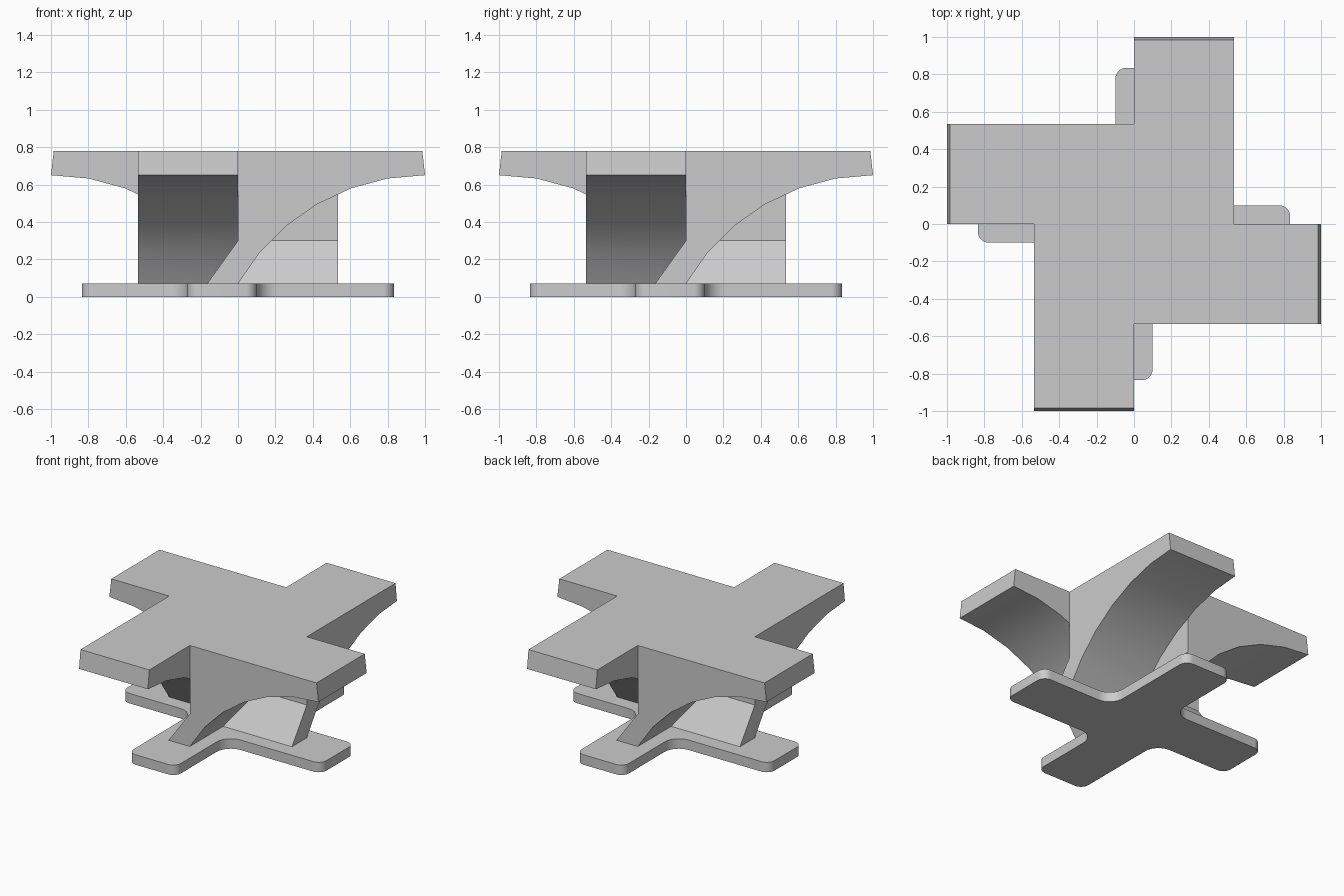
import bpy
import bmesh
from math import sin, cos, asin, radians, pi
from mathutils import Matrix, Vector

cube = bpy.data.objects.get("Cube")
if cube:
    bpy.data.objects.remove(cube, do_unlink=True)

GREY = (0.6, 0.6, 0.6, 1.0)
mat = bpy.data.materials.new("light grey")
mat.use_nodes = True
mat.diffuse_color = GREY
mat.node_tree.nodes["Principled BSDF"].inputs["Base Color"].default_value = GREY

BASE_TOP = 0.07
TOP = 0.78
ARM_WIDTH = 0.535


def prism(name, points, offset, turn=0.0):
    """Extrude a closed outline by an offset, then turn it about the z axis."""
    bm = bmesh.new()
    face = bm.faces.new([bm.verts.new(p) for p in points])
    new = bmesh.ops.extrude_face_region(bm, geom=[face])["geom"]
    moved = [v for v in new if isinstance(v, bmesh.types.BMVert)]
    bmesh.ops.translate(bm, verts=moved, vec=offset)
    # the source face may be kept or dropped by the extrusion: close the shell
    if any(e.is_boundary for e in bm.edges):
        bmesh.ops.holes_fill(bm, edges=[e for e in bm.edges if e.is_boundary], sides=0)
    bmesh.ops.recalc_face_normals(bm, faces=bm.faces)
    bmesh.ops.transform(bm, matrix=Matrix.Rotation(turn, 4, "Z"), verts=bm.verts)
    mesh = bpy.data.meshes.new(name)
    bm.to_mesh(mesh)
    bm.free()
    mesh.materials.append(mat)
    obj = bpy.data.objects.new(name, mesh)
    bpy.context.collection.objects.link(obj)
    return obj


def activate(obj):
    bpy.ops.object.select_all(action="DESELECT")
    obj.select_set(True)
    bpy.context.view_layer.objects.active = obj


def rounded(corners, steps=8):
    """Round each (point, radius) right-angled corner of an outline."""
    out = []
    for i, (p, r) in enumerate(corners):
        a = (corners[i - 1][0] - p).normalized() * r
        b = (corners[(i + 1) % len(corners)][0] - p).normalized() * r
        for k in range(steps + 1):
            t = k / steps * pi / 2
            out.append(p + a * (1 - sin(t)) + b * (1 - cos(t)))
    return out


# Arm profile: flat top, tapered end, arched underside and a sloping foot
drop = 0.58
radius = (1 + drop * drop) / (2 * drop)
sweep = asin(1 / radius)
arch = [(1 - radius * sin(sweep * k / 6),
         0.65 - radius * (1 - cos(sweep * k / 6))) for k in range(7)]
profile = [(0, TOP), (0.985, TOP)] + arch + [(-0.165, BASE_TOP), (0, 0.30)]
outline = [Vector((x, -ARM_WIDTH, z)) for x, z in profile]

# Four arms in a pinwheel, fused into one body
arms = [prism("arched_arms", outline, (0, ARM_WIDTH, 0), q * pi / 2) for q in range(4)]
body = arms[0]
activate(body)
for arm in arms[1:]:
    mod = body.modifiers.new("fuse", "BOOLEAN")
    mod.operation = "UNION"
    mod.solver = "EXACT"
    mod.object = arm
    bpy.ops.object.modifier_apply(modifier=mod.name)
for arm in arms[1:]:
    bpy.data.objects.remove(arm, do_unlink=True)

# Tidy the coplanar seams left by the fusion
bm = bmesh.new()
bm.from_mesh(body.data)
bmesh.ops.remove_doubles(bm, verts=bm.verts, dist=0.0005)
bmesh.ops.dissolve_limit(bm, angle_limit=radians(1), verts=bm.verts, edges=bm.edges)
bm.to_mesh(body.data)
bm.free()

# Base plate: pinwheel cross with rounded ends and filleted inner corners
quarter = [((-0.27, -0.10), 0.11), ((-0.27, -0.835), 0.06), ((0.10, -0.835), 0.06)]
corners = []
for q in range(4):
    spin = Matrix.Rotation(q * pi / 2, 3, "Z")
    corners += [(spin @ Vector((x, y, 0)), r) for (x, y), r in quarter]
base = prism("base_plate", rounded(corners), (0, 0, BASE_TOP))

for obj in (body, base):
    activate(obj)
    bpy.ops.object.shade_smooth_by_angle(angle=radians(30))
